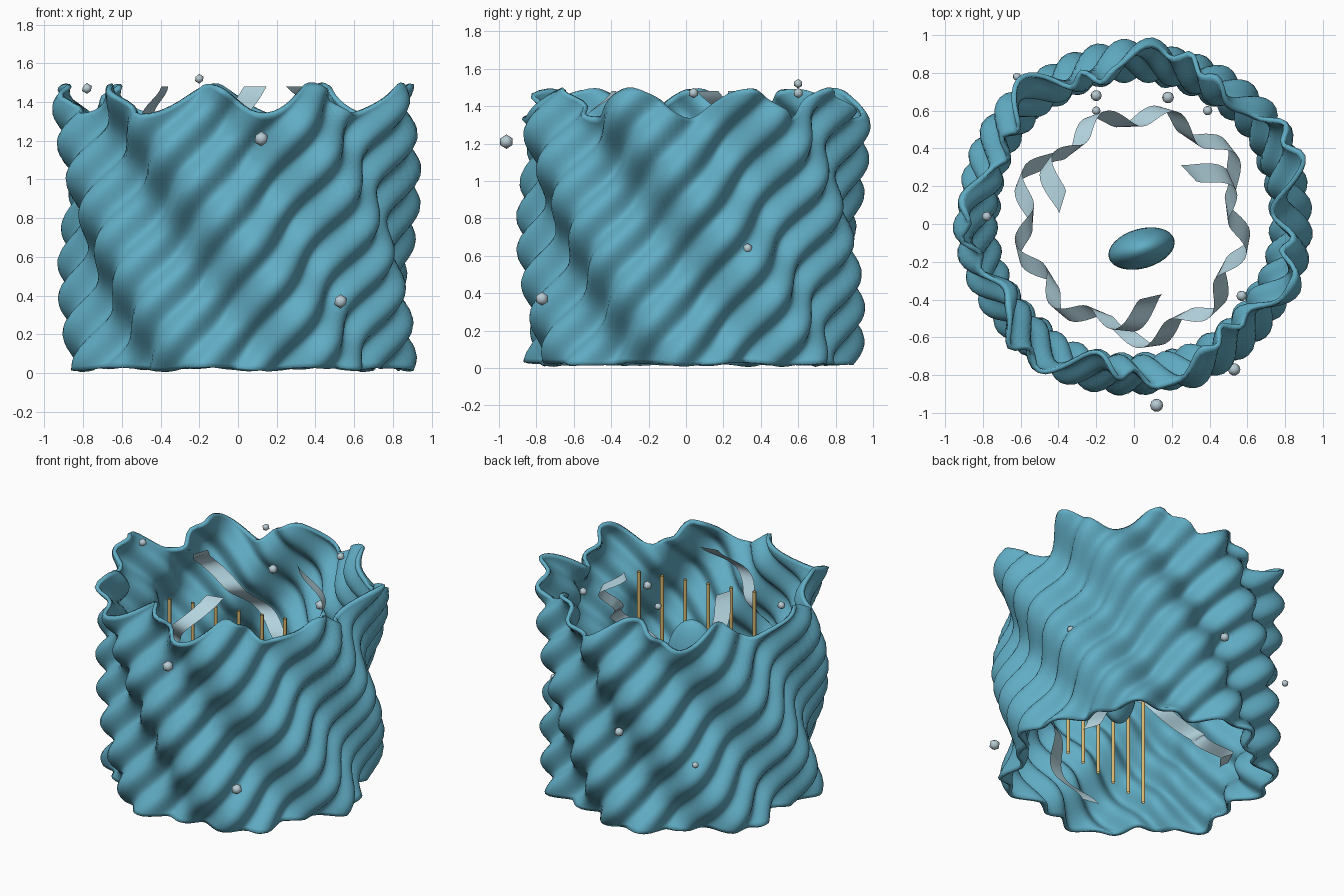
import bpy, bmesh, math
from math import sin, cos, pi, radians
from mathutils import Vector

if "Cube" in bpy.data.objects:
    bpy.data.objects.remove(bpy.data.objects["Cube"])


def material(name, rgb):
    m = bpy.data.materials.new(name)
    m.use_nodes = True
    m.diffuse_color = (*rgb, 1)
    m.node_tree.nodes["Principled BSDF"].inputs["Base Color"].default_value = (*rgb, 1)
    return m


TEAL = material("teal", (0.12, 0.42, 0.56))
PALE = material("pale blue", (0.46, 0.66, 0.74))
GREY = material("pearl grey", (0.47, 0.59, 0.65))
GOLD = material("gold", (0.70, 0.49, 0.17))


def add_object(name, bm, mat):
    me = bpy.data.meshes.new(name)
    bmesh.ops.recalc_face_normals(bm, faces=bm.faces)
    bm.to_mesh(me)
    bm.free()
    me.materials.append(mat)
    for p in me.polygons:
        p.use_smooth = True
    ob = bpy.data.objects.new(name, me)
    bpy.context.collection.objects.link(ob)
    return ob


def grid(bm, rows, closed=False):
    """Bridge rows of points with quads."""
    vs = [[bm.verts.new(p) for p in row] for row in rows]
    n = len(vs[0])
    for a, b in zip(vs, vs[1:]):
        for i in range(n if closed else n - 1):
            j = (i + 1) % n
            bm.faces.new((a[i], a[j], b[j], b[i]))


# Rippled open wall: two crossing radial waves and a scalloped rim
def wall_point(a, t):
    scallop = cos(9 * (a - radians(19)))
    bottom = 0.022 + 0.008 * scallop
    top = 1.415 + 0.078 * scallop
    z = bottom + (top - bottom) * t
    broad = cos(7 * (a - radians(78)) + 6.6 * (z - 1.4))
    fine = cos(19 * a - 19 * (z - 0.15))
    r = 0.815 + 0.02 * z + (0.062 + 0.014 * t ** 4) * broad + 0.036 * fine
    return (r * cos(a), r * sin(a) + 0.03, z)


SEGMENTS, RINGS = 180, 60
bm = bmesh.new()
grid(bm, [[wall_point(2 * pi * i / SEGMENTS, k / RINGS) for i in range(SEGMENTS)]
          for k in range(RINGS + 1)], closed=True)
wall = add_object("rippled_wall", bm, TEAL)
shell = wall.modifiers.new("thickness", "SOLIDIFY")
shell.thickness = 0.025
shell.offset = 0


# Three waving ribbons that spiral down inside the wall
def ribbon_row(start, t):
    a = start - radians(143) * t
    r = 0.45 + 0.08 * min(1, t * 5) + 0.08 * t + 0.055 * sin(8 * pi * (t - 0.06))
    mid = Vector((r * cos(a), r * sin(a), 1.48 - 1.4 * t))
    side = Vector((-sin(a), cos(a), 0)) * 0.06
    return [mid - side, mid + side]


for k, start in enumerate((-77, 163, 43)):
    bm = bmesh.new()
    grid(bm, [ribbon_row(radians(start), i / 60) for i in range(61)])
    add_object(f"ribbon_{k + 1}", bm, PALE)

# Row of thin open upright rods
first, last = Vector((-0.33, -0.30, 0)), Vector((0.455, -0.12, 0))
for k in range(6):
    base = first.lerp(last, k / 5)
    bm = bmesh.new()
    grid(bm, [[base + Vector((0.012 * cos(pi * i / 4), 0.012 * sin(pi * i / 4), z))
               for i in range(8)] for z in (0.05, 1.32)], closed=True)
    add_object(f"rod_{k + 1}", bm, GOLD)

# Upright egg at the centre
bm = bmesh.new()
bmesh.ops.create_uvsphere(bm, u_segments=32, v_segments=20, radius=1)
egg = add_object("centre_egg", bm, TEAL)
egg.scale = (0.18, 0.105, 0.32)
egg.rotation_euler.z = radians(16)
egg.location = (0.04, -0.13, 0.76)

# Scattered beads: x, y, z, radius
beads = [(-0.78, 0.04, 1.47, 0.028), (-0.2, 0.6, 1.52, 0.025),
         (0.12, -0.96, 1.21, 0.039), (0.53, -0.77, 0.37, 0.037),
         (0.39, 0.6, 1.47, 0.028), (-0.2, 0.68, 1.19, 0.033),
         (0.18, 0.67, 1.04, 0.035), (0.57, -0.38, 1.09, 0.031),
         (-0.62, 0.78, 0.57, 0.024), (0.81, 0.33, 0.64, 0.027),
         (-0.06, 0.84, 0.68, 0.033)]
for k, (x, y, z, r) in enumerate(beads):
    bm = bmesh.new()
    bmesh.ops.create_icosphere(bm, subdivisions=1, radius=r)
    bead = add_object(f"bead_{k + 1}", bm, GREY)
    bead.location = (x, y, z)
